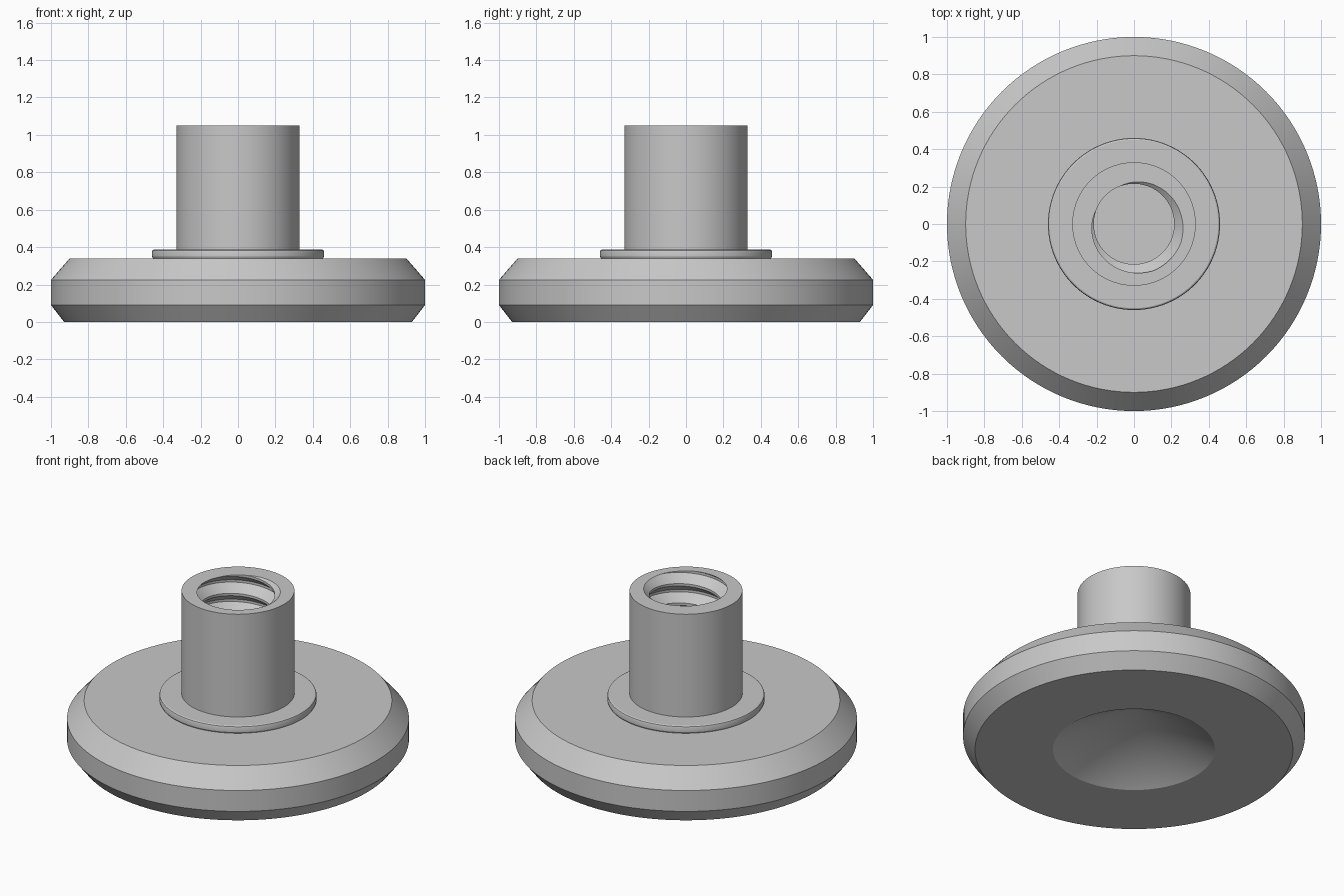
import bpy, bmesh, math

if "Cube" in bpy.data.objects:
    bpy.data.objects.remove(bpy.data.objects["Cube"])

grey = bpy.data.materials.new("plain grey")
grey.use_nodes = True
grey.diffuse_color = (0.58, 0.58, 0.58, 1)
grey.node_tree.nodes["Principled BSDF"].inputs["Base Color"].default_value = grey.diffuse_color

SEGMENTS = 128
TOP, FLOOR = 1.05, 0.40
MINOR, DEPTH, PITCH = 0.215, 0.055, 0.125
STEPS = 16


def lathe(name, profile_at):
    """Revolve a profile that may change with the turn fraction t."""
    bm = bmesh.new()
    columns = []
    for i in range(SEGMENTS + 1):
        t = i / SEGMENTS
        c, s = math.cos(math.tau * t), math.sin(math.tau * t)
        columns.append([bm.verts.new((r * c, r * s, z)) for r, z in profile_at(t)])
    for a, b in zip(columns, columns[1:]):
        for j in range(len(a) - 1):
            bm.faces.new((a[j], b[j], b[j + 1], a[j + 1]))
    bmesh.ops.remove_doubles(bm, verts=bm.verts, dist=0.00005)
    mesh = bpy.data.meshes.new(name)
    bm.to_mesh(mesh)
    bm.free()
    mesh.materials.append(grey)
    obj = bpy.data.objects.new(name, mesh)
    bpy.context.collection.objects.link(obj)
    bpy.ops.object.select_all(action='DESELECT')
    obj.select_set(True)
    bpy.context.view_layer.objects.active = obj
    bpy.ops.object.shade_smooth_by_angle(angle=math.radians(25))
    return obj


# Bevelled disc with a conical recess underneath
def disc_profile(t):
    return [(0, 0.27), (0.474, 0), (0.93, 0), (1, 0.09),
            (1, 0.225), (0.9, 0.34), (0.44, 0.34)]


# Collar and hollow post, with a helical thread lining the bore
def post_profile(t):
    points = [(0.455, 0.34), (0.46, 0.35), (0.46, 0.375), (0.457, 0.383), (0.45, 0.387),
              (0.33, 0.387), (0.33, TOP)]
    start = (TOP - FLOOR) / PITCH - 1.375
    turns = math.ceil((TOP - FLOOR) / PITCH)
    for k in range(2 * STEPS, -(turns + 3) * STEPS, -1):
        z = FLOOR + PITCH * (start + k / STEPS + t)
        z = min(TOP, max(FLOOR, z))
        u = (z - FLOOR) / PITCH - t - start
        wave = 1 - abs(2 * (u % 1) - 1)
        points.append((MINOR + DEPTH * min(1, max(0, (wave - 0.125) / 0.75)), z))
    return points + [(0, FLOOR)]


lathe("base_disc", disc_profile)
lathe("threaded_post", post_profile)
